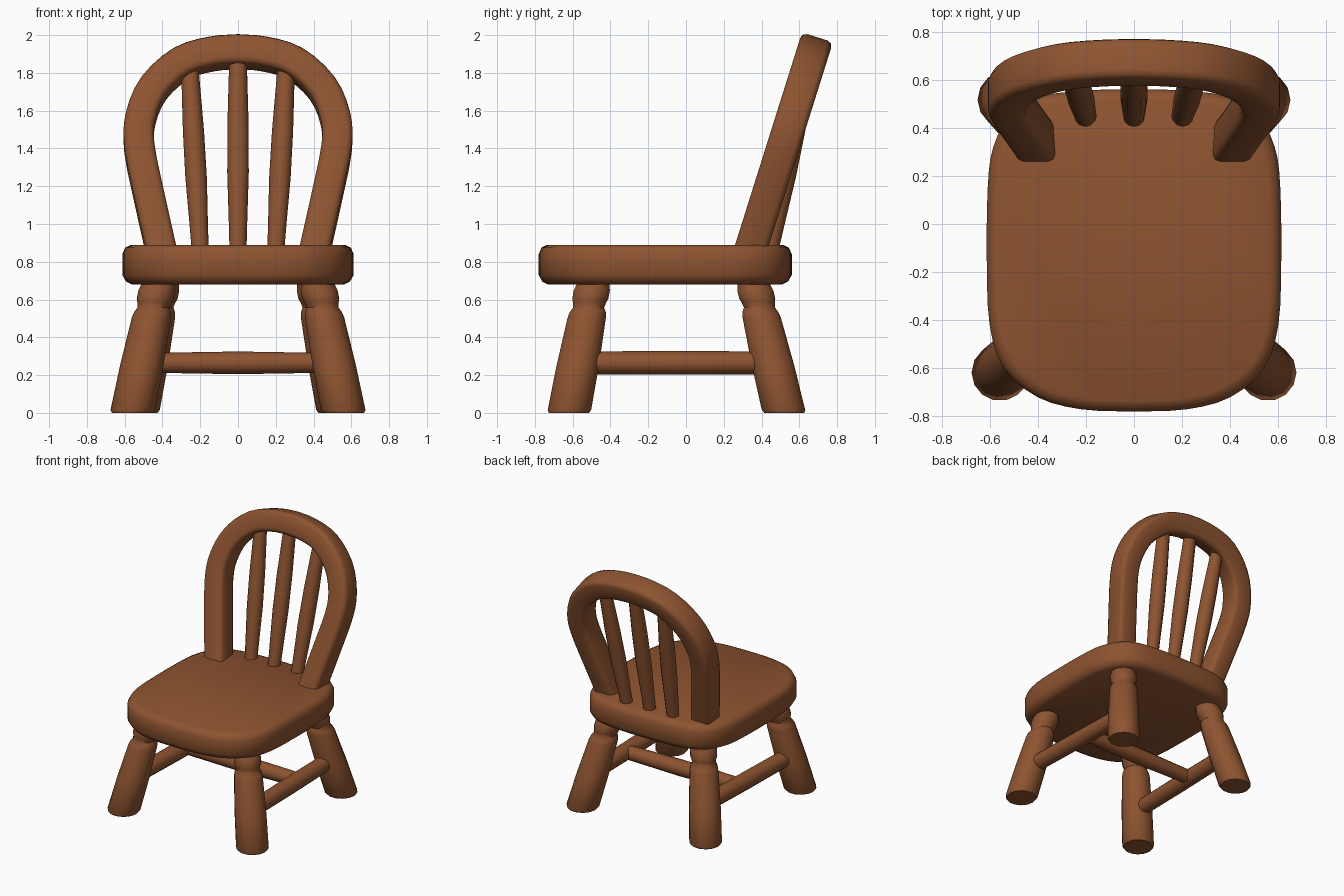
import bpy, bmesh, math
from mathutils import Vector

if "Cube" in bpy.data.objects:
    bpy.data.objects.remove(bpy.data.objects["Cube"])

wood = bpy.data.materials.new("brown wood")
wood.diffuse_color = (0.27, 0.088, 0.03, 1)
wood.use_nodes = True
wood.node_tree.nodes["Principled BSDF"].inputs["Base Color"].default_value = wood.diffuse_color


def loft(name, rings, angle=40):
    """Skin a list of equal-length point rings and cap both ends."""
    bm = bmesh.new()
    vs = [[bm.verts.new(p) for p in r] for r in rings]
    n = len(rings[0])
    for a, b in zip(vs, vs[1:]):
        for i in range(n):
            j = (i + 1) % n
            bm.faces.new((a[i], a[j], b[j], b[i]))
    bm.faces.new(vs[0][::-1])
    bm.faces.new(vs[-1])
    bmesh.ops.recalc_face_normals(bm, faces=bm.faces)
    me = bpy.data.meshes.new(name)
    bm.to_mesh(me)
    bm.free()
    me.materials.append(wood)
    me.shade_smooth()
    me.set_sharp_from_angle(angle=math.radians(angle))
    ob = bpy.data.objects.new(name, me)
    bpy.context.collection.objects.link(ob)
    return ob


def turned(name, start, end, profile, sides=14, horizontal=True):
    """Turned rod: profile is (fraction along, radius)."""
    a, b = Vector(start), Vector(end)
    if horizontal:   # rings kept level with the floor
        u, v = Vector((1, 0, 0)), Vector((0, 1, 0))
    else:
        d = (b - a).normalized()
        u = d.cross(Vector((0, 0, 1))).normalized()
        v = d.cross(u)
    rings = []
    for t, r in profile:
        c = a.lerp(b, t)
        rings.append([c + r * (math.cos(w) * u + math.sin(w) * v)
                      for w in (2 * math.pi * i / sides for i in range(sides))])
    return loft(name, rings)


def smooth_path(pts, steps=4):
    """Catmull-Rom through 2D points."""
    p = [Vector(q) for q in pts]
    p = [2 * p[0] - p[1]] + p + [2 * p[-1] - p[-2]]
    out = []
    for i in range(1, len(p) - 2):
        a, b, c, d = p[i - 1:i + 3]
        for k in range(steps):
            t = k / steps
            out.append(0.5 * (2 * b + (c - a) * t + (2 * a - 5 * b + 4 * c - d) * t * t
                              + (3 * b - a - 3 * c + d) * t ** 3))
    return out + [p[-2]]


# Seat: rounded outline stacked with softened edges
half = [(0, -0.78), (0.22, -0.77), (0.4, -0.72), (0.54, -0.6), (0.6, -0.42), (0.612, -0.15),
        (0.608, 0.15), (0.585, 0.32), (0.51, 0.46), (0.39, 0.53), (0.2, 0.555), (0, 0.56)]
right = smooth_path(half, 3)
outline = right + [Vector((-p.x, p.y)) for p in right[-2:0:-1]]
rings = []
for z, inset in [(0.68, 0.05), (0.695, 0.02), (0.73, 0.0), (0.84, 0.0), (0.875, 0.015), (0.89, 0.045)]:
    s, t = 1 - inset / 0.61, 1 - inset / 0.67
    rings.append([(p.x * s, -0.11 + (p.y + 0.11) * t, z) for p in outline])
loft("seat", rings, 50)

# Legs and side stretchers
leg_profile = [(0, 0.108), (0.02, 0.118), (0.35, 0.115), (0.7, 0.104), (0.74, 0.098), (0.775, 0.084),
               (0.81, 0.09), (0.84, 0.098), (0.9, 0.098), (0.94, 0.09), (1, 0.088)]
for side, s in (("left", -1), ("right", 1)):
    turned(side + "_front_leg", (s * 0.56, -0.62, 0), (s * 0.415, -0.485, 0.72), leg_profile)
    turned(side + "_back_leg", (s * 0.535, 0.52, 0), (s * 0.395, 0.35, 0.72), leg_profile)
    turned(side + "_stretcher", (s * 0.505, -0.56, 0.265), (s * 0.48, 0.45, 0.265),
           [(0, 0.06), (0.5, 0.063), (1, 0.06)], 12, False)

# Cross stretcher joining the two side stretchers
turned("cross_stretcher", (-0.49, 0.05, 0.265), (0.49, 0.05, 0.265),
       [(0, 0.052), (0.5, 0.06), (1, 0.052)], 12, False)

# Bent hoop of the backrest: rounded section swept in a leaning plane
slope = 0.315
lean = math.atan(slope)
normal = Vector((0, math.cos(lean), -math.sin(lean)))


def on_back(x, z):
    return Vector((x, 0.35 + (z - 0.89) * slope, z))


hoop = [(-0.4, 0.83), (-0.465, 1.12), (-0.522, 1.4), (-0.515, 1.56), (-0.445, 1.72),
        (-0.3, 1.85), (-0.14, 1.9), (0, 1.912)]
path = smooth_path(hoop, 3)
path = [on_back(*p) for p in path + [Vector((-p.x, p.y)) for p in path[-2::-1]]]
w, d, c = 0.08, 0.086, 0.03
section = [(w, -d + c), (w, d - c), (w - 0.009, d - 0.009), (w - c, d), (c - w, d), (0.009 - w, d - 0.009),
           (-w, d - c), (-w, c - d), (0.009 - w, 0.009 - d), (c - w, -d), (w - c, -d), (w - 0.009, 0.009 - d)]
rings = []
for i, p in enumerate(path):
    tangent = (path[min(i + 1, len(path) - 1)] - path[max(i - 1, 0)]).normalized()
    across = tangent.cross(normal)
    rings.append([p + across * a + normal * b for a, b in section])
loft("back_hoop", rings, 50)

# Three spindles between seat and hoop
for name, x0, x1, z1 in (("left", -0.2, -0.255, 1.83), ("middle", 0, 0, 1.89), ("right", 0.2, 0.255, 1.83)):
    turned(name + "_spindle", (x0, 0.445, 0.86), (x1, 0.645, z1),
           [(0, 0.045), (0.15, 0.049), (0.4, 0.057), (0.65, 0.056), (1, 0.046)], 12)
